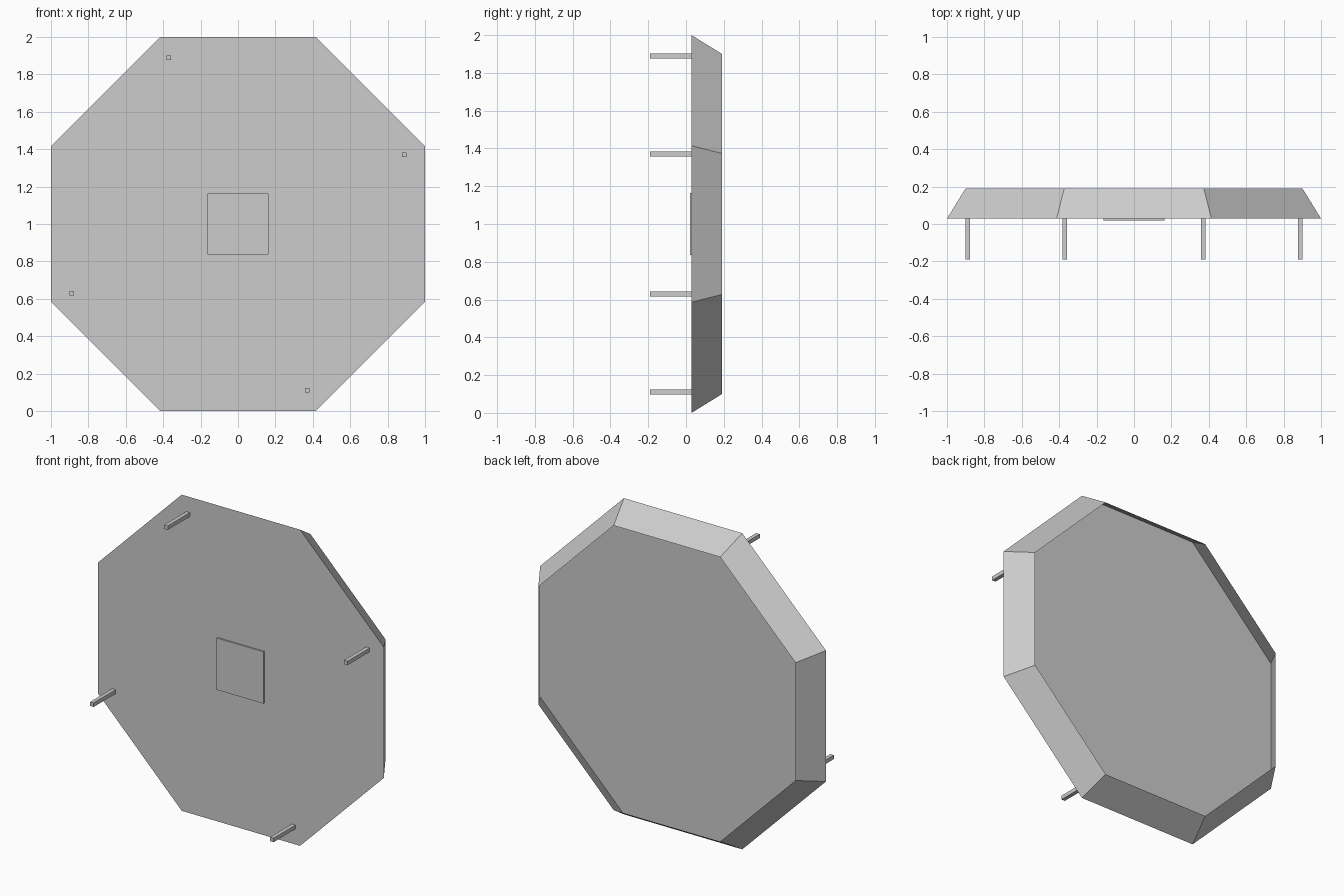
import bpy, bmesh, math

if "Cube" in bpy.data.objects:
    bpy.data.objects.remove(bpy.data.objects["Cube"])

grey = bpy.data.materials.new("plain grey")
grey.diffuse_color = (0.604, 0.604, 0.604, 1)
grey.use_nodes = True
grey.node_tree.nodes["Principled BSDF"].inputs["Base Color"].default_value = grey.diffuse_color

FRONT, BACK = 0.029, 0.191   # front sheet and rear rim along y


def finish(name, bm):
    mesh = bpy.data.meshes.new(name)
    bm.to_mesh(mesh)
    bm.free()
    mesh.materials.append(grey)
    bpy.context.collection.objects.link(bpy.data.objects.new(name, mesh))


def box(name, x, z, width, height, y0, y1):
    bm = bmesh.new()
    bmesh.ops.create_cube(bm, size=1)
    bmesh.ops.scale(bm, vec=(width, y1 - y0, height), verts=bm.verts)
    bmesh.ops.translate(bm, vec=(x, (y0 + y1) / 2, z), verts=bm.verts)
    finish(name, bm)


# Octagonal dish: flat front sheet and a tapering skirt, open at the back
bm = bmesh.new()
rings = []
for apothem, y in ((1.0, FRONT), (0.9, BACK)):
    r = apothem / math.cos(math.pi / 8)
    angles = [math.pi / 8 + i * math.pi / 4 for i in range(8)]
    rings.append([bm.verts.new((r * math.cos(a), y, 1 + r * math.sin(a))) for a in angles])
bm.faces.new(rings[0])
for i in range(8):
    j = (i + 1) % 8
    bm.faces.new((rings[0][j], rings[0][i], rings[1][i], rings[1][j]))
bm.normal_update()
finish("octagon_dish", bm)

# Thin square plate in the middle of the front
box("centre_plate", 0, 1, 0.328, 0.328, FRONT - 0.009, FRONT)

# Four pegs sticking out of the front, a quarter turn apart
for i in range(4):
    x, z = -0.37, 0.889
    for _ in range(i):
        x, z = z, -x
    box(f"peg_{i + 1}", x, 1 + z, 0.025, 0.025, -0.191, FRONT)
